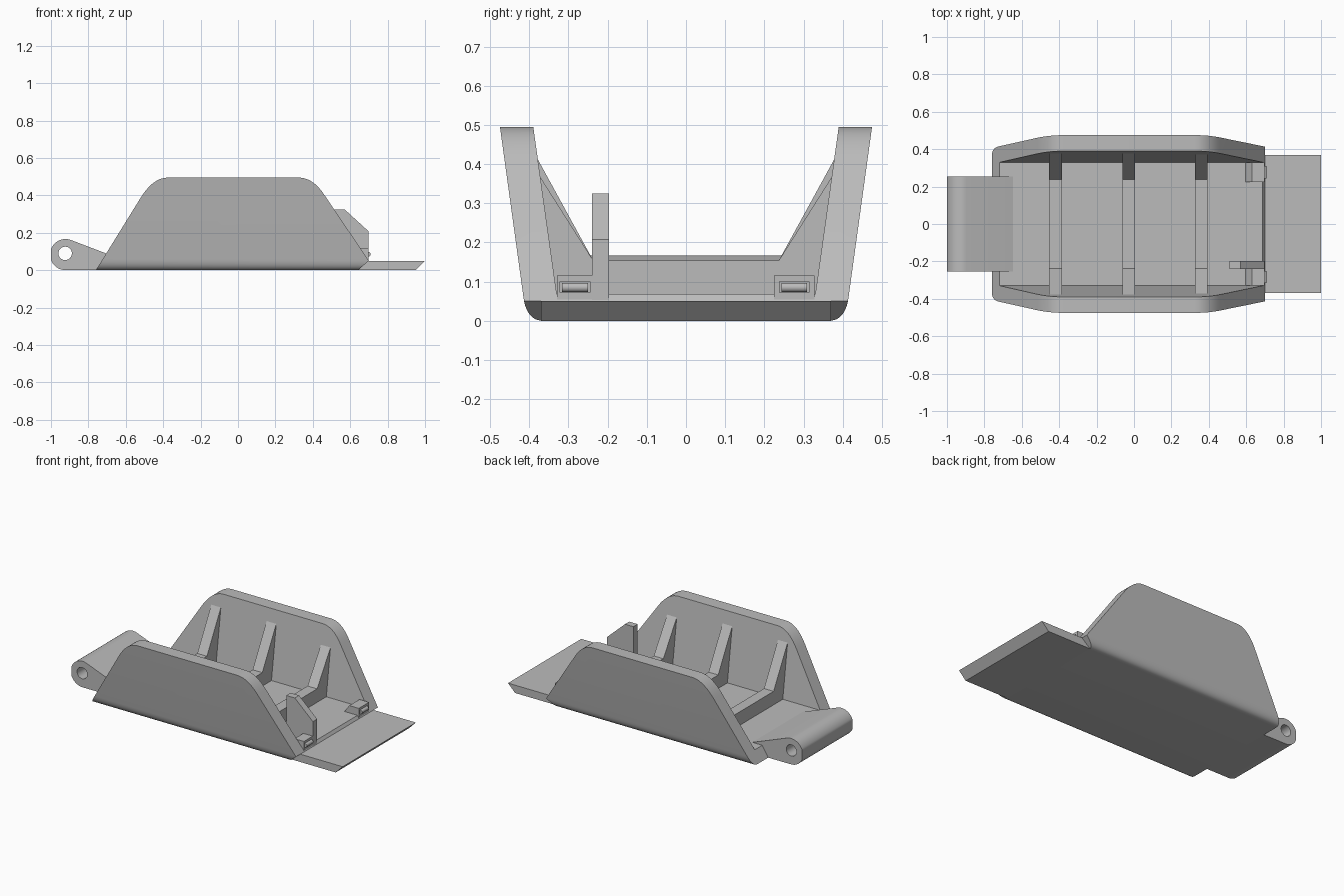
import bpy, bmesh, math
from mathutils import Vector

if "Cube" in bpy.data.objects:
    bpy.data.objects.remove(bpy.data.objects["Cube"])

grey = bpy.data.materials.new("plain grey")
grey.diffuse_color = (0.5, 0.5, 0.5, 1)
grey.use_nodes = True
grey.node_tree.nodes["Principled BSDF"].inputs["Base Color"].default_value = grey.diffuse_color


def prism(name, pts, axis, a, b):
    """Extrude a 2D profile: axis 'y' takes (x, z) points, axis 'x' takes (y, z) points."""
    def place(p, t):
        return (p[0], t, p[1]) if axis == 'y' else (t, p[0], p[1])
    bm = bmesh.new()
    va = [bm.verts.new(place(p, a)) for p in pts]
    vb = [bm.verts.new(place(p, b)) for p in pts]
    bm.faces.new(va)
    bm.faces.new(vb[::-1])
    n = len(pts)
    for i in range(n):
        bm.faces.new((va[i], vb[i], vb[(i + 1) % n], va[(i + 1) % n]))
    bmesh.ops.recalc_face_normals(bm, faces=bm.faces)
    me = bpy.data.meshes.new(name)
    bm.to_mesh(me)
    bm.free()
    ob = bpy.data.objects.new(name, me)
    bpy.context.collection.objects.link(ob)
    me.materials.append(grey)
    return ob


def select(ob):
    bpy.ops.object.select_all(action='DESELECT')
    ob.select_set(True)
    bpy.context.view_layer.objects.active = ob


def boolean(ob, cutter, op):
    select(ob)
    m = ob.modifiers.new("cut", 'BOOLEAN')
    m.object, m.operation, m.solver = cutter, op, 'EXACT'
    bpy.ops.object.modifier_apply(modifier=m.name)
    bpy.data.objects.remove(cutter)


def smooth(ob):
    select(ob)
    bpy.ops.object.shade_smooth_by_angle(angle=math.radians(30))


def bend(p, c, q, n=10):
    """Rounded corner from p to q around corner c."""
    p, c, q = Vector(p), Vector(c), Vector(q)
    return [tuple(p * (1 - t) ** 2 + c * 2 * t * (1 - t) + q * t * t)
            for t in (i / n for i in range(n + 1))]


def arc(cx, cz, r, a0, a1, n):
    return [(cx + r * math.cos(math.radians(a0 + (a1 - a0) * i / n)),
             cz + r * math.sin(math.radians(a0 + (a1 - a0) * i / n))) for i in range(n + 1)]


# Tray: U section along x, trimmed to the rounded trapezoid side outline
half = bend((0.365, 0), (0.407, 0), (0.415, 0.06)) + [(0.4826, 0.55), (0.3976, 0.55), (0.33, 0.068)]
section = half + [(-y, z) for y, z in reversed(half)]
tray = prism("tray", section, 'x', -1, 1)
outline = ([(-0.822, -0.1), (-0.76, 0)]
           + bend((-0.52, 0.388), (-0.4535, 0.495), (-0.375, 0.495))
           + bend((0.325, 0.495), (0.40, 0.495), (0.46, 0.405))
           + [(0.70, 0.05), (0.64, 0), (0.52, -0.1)])
boolean(tray, prism("outline_cutter", outline, 'y', -0.7, 0.7), 'INTERSECT')
smooth(tray)

# Front lip plate with slanted end
prism("lip_plate", [(0.64, 0), (0.95, 0), (1.0, 0.05), (0.695, 0.05)], 'y', -0.37, 0.37)

# Hinge knuckle with pin hole
cx, cz, r = -0.922, 0.083, 0.0785
knuckle = arc(cx, 0.0835, r + 0.0045, 270, 72, 32)
knuckle = [(max(x, -1.0), z) for x, z in knuckle]
hinge = prism("hinge", knuckle + [(-0.64, 0.065), (-0.715, 0.065), (-0.758, 0)], 'y', -0.255, 0.255)
boolean(hinge, prism("pin_hole", arc(cx - 0.002, 0.09, 0.036, 0, 345, 23), 'y', -0.4, 0.4), 'DIFFERENCE')
smooth(hinge)

# Cross ribs with sloping gussets up the walls
for i, (x, y, z) in enumerate([(-0.42, 0.38, 0.415), (-0.028, 0.38, 0.415), (0.36, 0.374, 0.37)]):
    side = [(0.36, 0.06), (y + 0.02, z), (y, z), (0.237, 0.154)]
    prism(f"rib_{i + 1}", side + [(-a, b) for a, b in reversed(side)], 'x', x - 0.034, x + 0.034)

# Upright fin
prism("fin", [(0.51, 0.06), (0.51, 0.325), (0.57, 0.325), (0.698, 0.208), (0.698, 0.05)],
      'y', -0.24, -0.197)

# Latch blocks, each with a slot holding a small catch bar
for name, y0, y1 in (("left", -0.329, -0.238), ("right", 0.225, 0.328)):
    block = prism(f"latch_block_{name}",
                  [(0.59, 0.06), (0.63, 0.115), (0.697, 0.115), (0.697, 0.05)], 'y', y0, y1)
    mid = (y0 + y1) / 2
    slot = [(0.685, 0.072), (0.72, 0.072), (0.72, 0.1), (0.685, 0.1)]
    boolean(block, prism("slot_cutter", slot, 'y', mid - 0.038, mid + 0.038), 'DIFFERENCE')
    bar = prism(f"catch_bar_{name}", arc(0.697, 0.085, 0.012, 0, 337.5, 15), 'y', mid - 0.033, mid + 0.033)
    smooth(bar)
